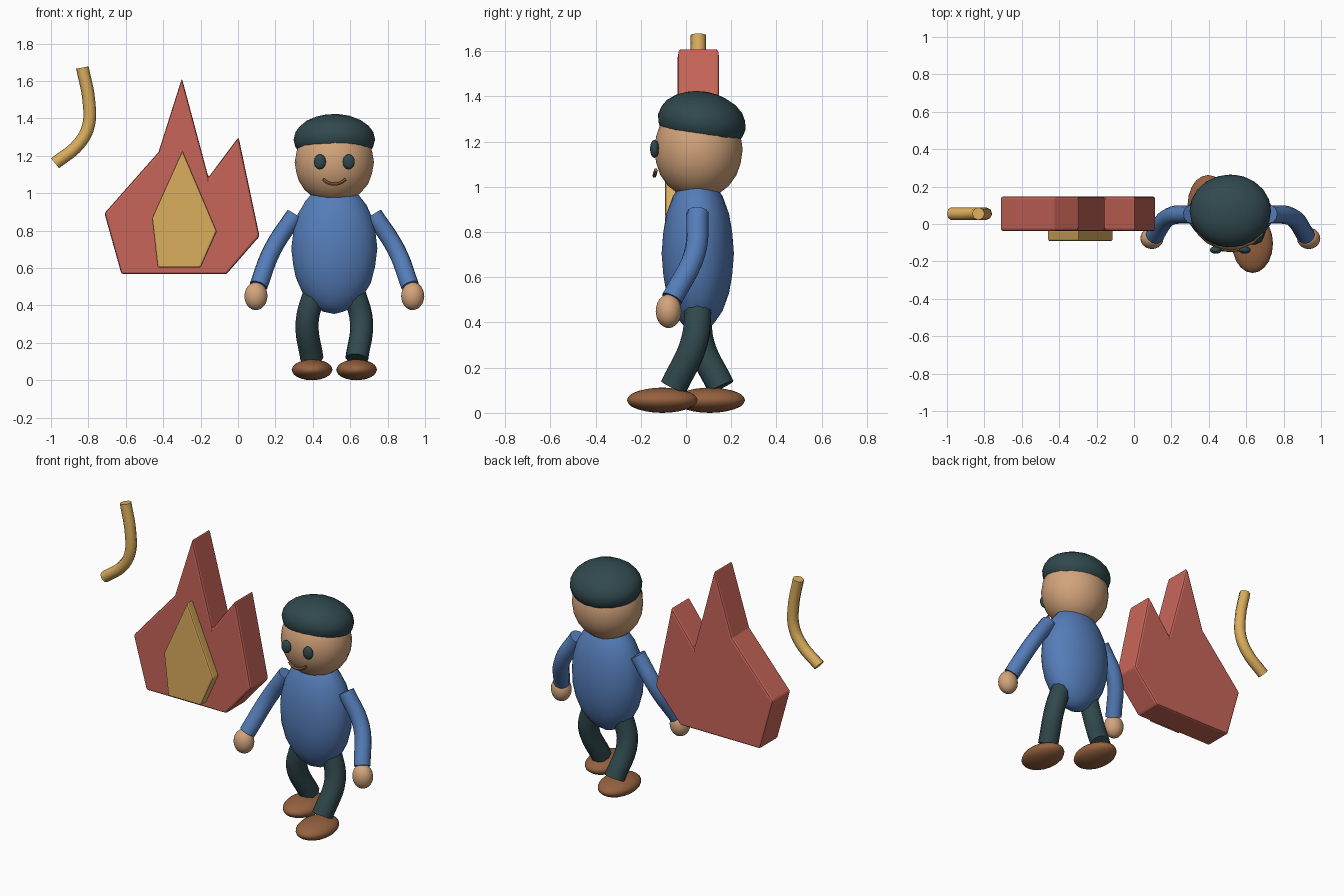
import bpy, math
from mathutils import Vector

if "Cube" in bpy.data.objects:
    bpy.data.objects.remove(bpy.data.objects["Cube"])


def material(name, r, g, b):
    m = bpy.data.materials.new(name)
    m.use_nodes = True
    m.diffuse_color = (r, g, b, 1)
    m.node_tree.nodes["Principled BSDF"].inputs["Base Color"].default_value = (r, g, b, 1)
    return m


RED = material("brick_red", 0.58, 0.13, 0.1)
GOLD = material("gold", 0.71, 0.42, 0.11)
BLUE = material("shirt_blue", 0.09, 0.205, 0.485)
TEAL = material("dark_teal", 0.03, 0.066, 0.075)
SKIN = material("skin", 0.65, 0.37, 0.2)
BROWN = material("shoe_brown", 0.3, 0.12, 0.05)

CX = 0.515  # centre line of the figure


def activate(ob):
    bpy.ops.object.select_all(action="DESELECT")
    ob.select_set(True)
    bpy.context.view_layer.objects.active = ob


def ball(name, centre, radii, mat, tilt=0):
    """Smooth ellipsoid, optionally tilted about x."""
    bpy.ops.mesh.primitive_ico_sphere_add(subdivisions=3, radius=1, location=centre,
                                          rotation=(math.radians(tilt), 0, 0))
    ob = bpy.context.object
    ob.name = name
    ob.scale = radii
    ob.data.materials.append(mat)
    bpy.ops.object.shade_smooth()
    return ob


def tube(name, points, radius, mat, sides_level=3):
    """Capped round tube along a smooth path."""
    cu = bpy.data.curves.new(name, "CURVE")
    cu.dimensions = "3D"
    cu.bevel_depth = radius
    cu.bevel_resolution = sides_level
    cu.resolution_u = 6
    cu.use_fill_caps = True
    sp = cu.splines.new("BEZIER")
    sp.bezier_points.add(len(points) - 1)
    for bp, p in zip(sp.bezier_points, points):
        bp.co = Vector(p)
        bp.handle_left_type = bp.handle_right_type = "AUTO"
    ob = bpy.data.objects.new(name, cu)
    bpy.context.collection.objects.link(ob)
    cu.materials.append(mat)
    activate(ob)
    bpy.ops.object.convert(target="MESH")
    bpy.ops.object.shade_smooth_by_angle(angle=math.radians(50))
    return bpy.context.object


def slab(name, outline, front, back, mat, bevel):
    """Outline in x and z, extruded along y, with softened edges."""
    n = len(outline)
    verts = [(x, y, z) for y in (front, back) for x, z in outline]
    faces = [tuple(range(n)), tuple(reversed(range(n, 2 * n)))]
    faces += [(i, i + n, (i + 1) % n + n, (i + 1) % n) for i in range(n)]
    me = bpy.data.meshes.new(name)
    me.from_pydata(verts, [], faces)
    me.materials.append(mat)
    ob = bpy.data.objects.new(name, me)
    bpy.context.collection.objects.link(ob)
    activate(ob)
    bpy.ops.object.mode_set(mode="EDIT")
    bpy.ops.mesh.select_all(action="SELECT")
    bpy.ops.mesh.normals_make_consistent(inside=False)
    bpy.ops.object.mode_set(mode="OBJECT")
    mod = ob.modifiers.new("soft_edges", "BEVEL")
    mod.width = bevel
    mod.segments = 2
    return ob


# Flame: red body with a gold core on its front
slab("flame_outer", [(-0.3, 1.615), (-0.425, 1.22), (-0.714, 0.893), (-0.623, 0.567),
                     (-0.062, 0.567), (0.115, 0.77), (0.003, 1.3), (-0.158, 1.085)],
     -0.037, 0.147, RED, 0.012)
slab("flame_core", [(-0.297, 1.23), (-0.46, 0.867), (-0.43, 0.602),
                    (-0.2, 0.602), (-0.113, 0.797)], -0.092, -0.03, GOLD, 0.01)

# Floating bent rod
tube("bent_rod", [(-0.832, 0.055, 1.672), (-0.797, 0.055, 1.49), (-0.8, 0.055, 1.36),
                  (-0.85, 0.055, 1.265), (-0.978, 0.055, 1.16)], 0.034, GOLD, 2)

# Torso, head and cap
ball("torso", (CX, 0.052, 0.705), (0.23, 0.16, 0.35), BLUE)
ball("head", (CX, 0.055, 1.165), (0.212, 0.196, 0.222), SKIN)
ball("cap", (CX, 0.07, 1.287), (0.218, 0.197, 0.135), TEAL, -10)

# Face
mouth = [(-0.06, -0.133, 1.074), (-0.035, -0.138, 1.056), (0, -0.14, 1.049),
         (0.035, -0.138, 1.056), (0.06, -0.133, 1.074)]
tube("mouth", [(CX + x, y, z) for x, y, z in mouth], 0.009, BROWN, 1)

for side, s in (("left", 1), ("right", -1)):
    ball(side + "_eye", (CX + s * 0.077, -0.139, 1.168), (0.032, 0.02, 0.04), TEAL)

    # Arms bend forward and out to the hands
    arm = [(0.21, 0.052, 0.885), (0.33, 0.037, 0.7), (0.405, -0.062, 0.505)]
    tube(side + "_arm", [(CX + s * x, y, z) for x, y, z in arm], 0.049, BLUE)
    ball(side + "_hand", (CX + s * 0.419, -0.077, 0.45), (0.062, 0.057, 0.075), SKIN)

    # Legs stride: left foot forward, right foot back
    leg = [(0.1, 0.055, 0.485), (0.145, 0.05 - s * 0.013, 0.315),
           (0.12, 0.05 - s * 0.105, 0.115)]
    tube(side + "_leg", [(CX + s * x, y, z) for x, y, z in leg], 0.062, TEAL)
    ball(side + "_shoe", (CX + s * 0.119, -s * 0.105, 0.056), (0.109, 0.157, 0.056), BROWN)
